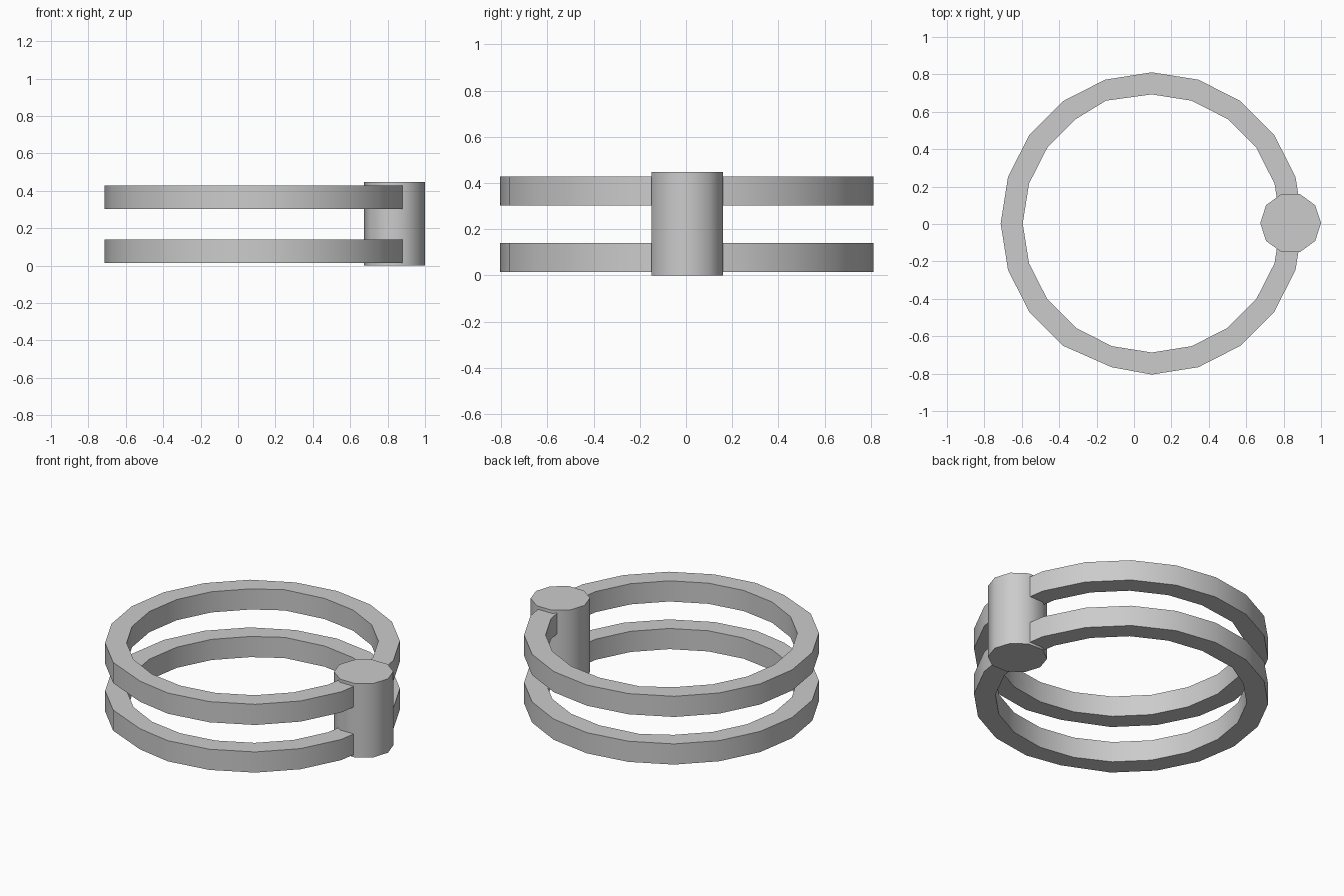
import bpy, bmesh, math

if "Cube" in bpy.data.objects:
    bpy.data.objects.remove(bpy.data.objects["Cube"])


def circle(cx, cy, r, n):
    return [(cx + r * math.cos(2 * math.pi * i / n),
             cy + r * math.sin(2 * math.pi * i / n)) for i in range(n)]


def finish(name, bm):
    bmesh.ops.recalc_face_normals(bm, faces=bm.faces)
    mesh = bpy.data.meshes.new(name)
    bm.to_mesh(mesh)
    bm.free()
    ob = bpy.data.objects.new(name, mesh)
    bpy.context.collection.objects.link(ob)
    bpy.ops.object.select_all(action='DESELECT')
    bpy.context.view_layer.objects.active = ob
    ob.select_set(True)
    bpy.ops.object.shade_smooth_by_angle(angle=math.radians(40))


def ring(name, z0, z1, n=20):
    bm = bmesh.new()
    outer = circle(0.095, 0.003, 0.808, n)
    inner = circle(0.095, 0.003, 0.69, n)
    # slight unevenness in the hoop: two corners shifted sideways
    inner[6] = (-0.15, inner[6][1])
    outer[14] = (-0.12, outer[14][1])
    loops = [[bm.verts.new((x, y, z)) for x, y in pts]
             for pts, z in ((outer, z0), (outer, z1), (inner, z1), (inner, z0))]
    for k in range(4):
        a, b = loops[k], loops[(k + 1) % 4]
        for i in range(n):
            j = (i + 1) % n
            bm.faces.new((a[i], a[j], b[j], b[i]))
    finish(name, bm)


# two flat hoops
ring("lower_ring", 0.015, 0.14)
ring("upper_ring", 0.303, 0.428)

# ten-sided post joining the hoops
bm = bmesh.new()
base = bm.faces.new([bm.verts.new((x, y, 0)) for x, y in circle(0.8375, 0.005, 0.1625, 10)])
top = bmesh.ops.extrude_face_region(bm, geom=[base], use_keep_orig=True)
bmesh.ops.translate(bm, vec=(0, 0, 0.447),
                    verts=[v for v in top["geom"] if isinstance(v, bmesh.types.BMVert)])
finish("connecting_post", bm)
